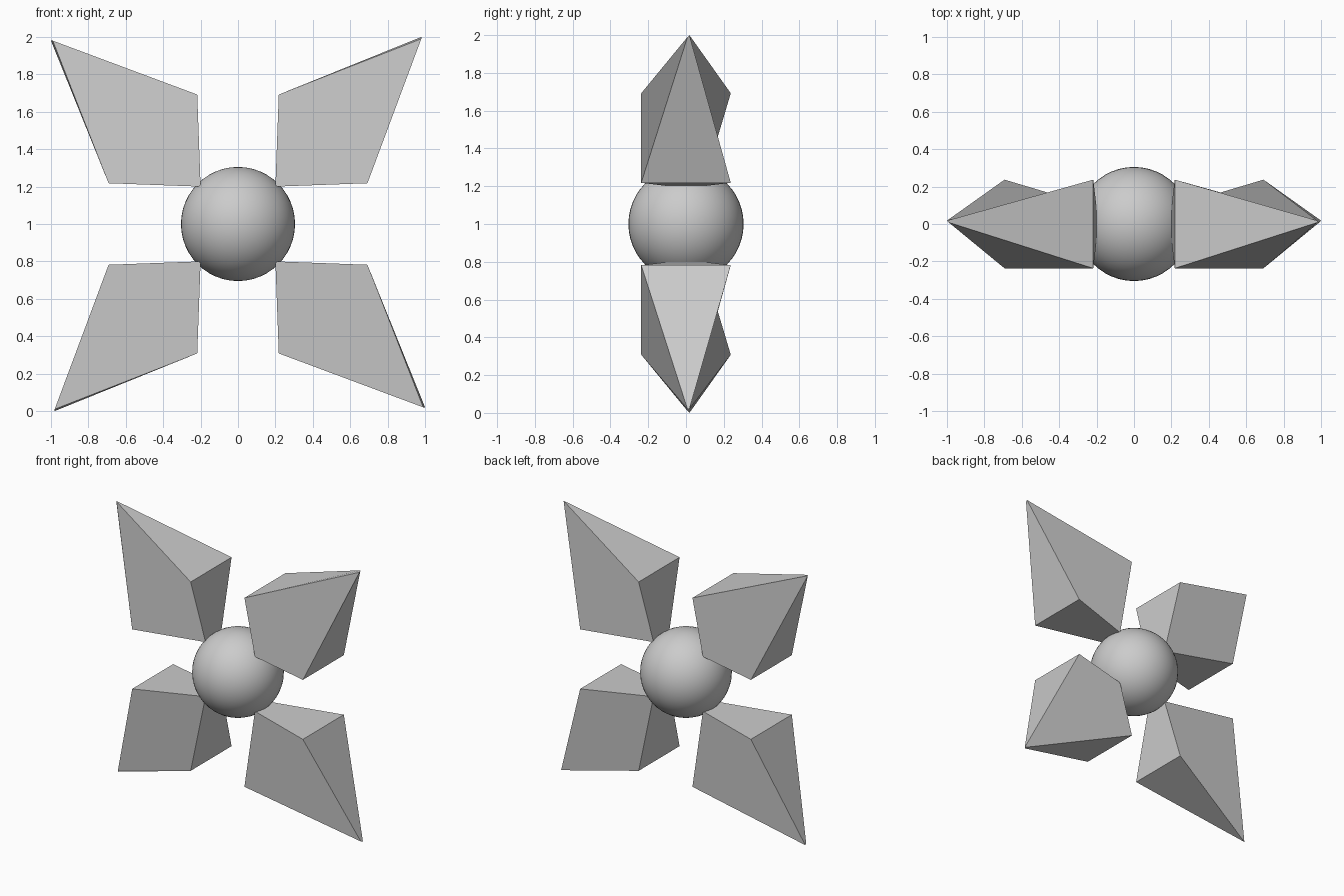
import bpy, bmesh
from math import pi
from mathutils import Matrix, Vector

if "Cube" in bpy.data.objects:
    bpy.data.objects.remove(bpy.data.objects["Cube"])

CENTRE = Vector((0, 0, 1))

# Central ball, smooth shaded
bpy.ops.mesh.primitive_uv_sphere_add(segments=48, ring_count=24, radius=0.305, location=CENTRE)
bpy.context.object.name = "core_ball"
bpy.ops.object.shade_smooth()


def spike(name, angle):
    """Wedge with a pinched root and a pointed tip, turned about the y axis."""
    bm = bmesh.new()
    v = lambda x, y, z: bm.verts.new((x, y, z))
    w = 0.237
    root_f, root_b = v(0.2, -0.09, 0.2), v(0.2, 0.09, 0.2)
    up_f, up_b = v(0.218, -w, 0.692), v(0.218, w, 0.692)
    out_f, out_b = v(0.692, -w, 0.218), v(0.692, w, 0.218)
    tip_f, tip_b = v(0.98, 0.008, 0.99), v(0.98, 0.018, 1.0)
    # First corner sets the diagonal: ridge on the front, valley on the back
    for face in ((up_f, root_f, out_f, tip_f),
                 (root_b, up_b, tip_b, out_b),
                 (up_f, tip_f, tip_b, up_b),
                 (out_f, out_b, tip_b, tip_f),
                 (root_f, up_f, up_b, root_b),
                 (root_f, root_b, out_b, out_f)):
        bm.faces.new(face)
    bm.transform(Matrix.Translation(CENTRE) @ Matrix.Rotation(angle, 4, 'Y'))
    mesh = bpy.data.meshes.new(name)
    bm.to_mesh(mesh)
    bm.free()
    bpy.context.collection.objects.link(bpy.data.objects.new(name, mesh))


# Four spikes, a quarter turn apart
for i, place in enumerate(("upper_right", "lower_right", "lower_left", "upper_left")):
    spike("spike_" + place, i * pi / 2)
